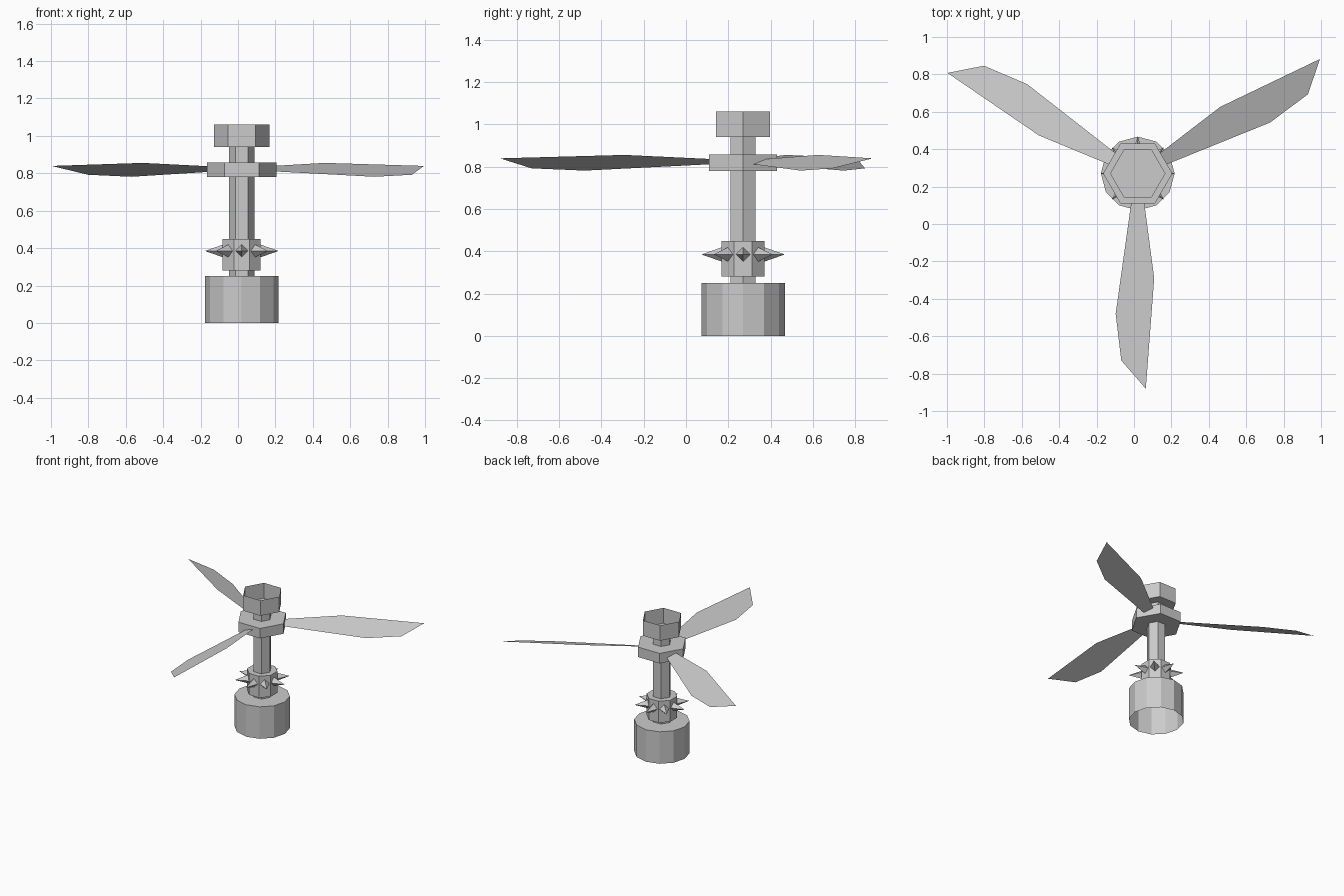
import bpy, bmesh
from math import cos, sin, pi, radians
from mathutils import Vector, Matrix

cube = bpy.data.objects.get("Cube")
if cube:
    bpy.data.objects.remove(cube, do_unlink=True)

AXIS = Vector((0.02, 0.27, 0))  # the column stands behind the centre

grey = bpy.data.materials.new("plain grey")
grey.use_nodes = True
colour = (0.6, 0.6, 0.6, 1)
grey.diffuse_color = colour
grey.node_tree.nodes["Principled BSDF"].inputs["Base Color"].default_value = colour


def add_object(name, bm):
    mesh = bpy.data.meshes.new(name)
    bm.to_mesh(mesh)
    bm.free()
    mesh.materials.append(grey)
    obj = bpy.data.objects.new(name, mesh)
    obj.location = AXIS
    bpy.context.collection.objects.link(obj)
    return obj


def prism(name, sides, radius, z0, z1, top=True, bottom=True, turn=0.0):
    """Upright prism on the axis, with optional end faces."""
    bm = bmesh.new()
    angles = [2 * pi * i / sides + turn for i in range(sides)]
    low, high = [[bm.verts.new((radius * cos(a), radius * sin(a), z)) for a in angles]
                 for z in (z0, z1)]
    for i in range(sides):
        j = (i + 1) % sides
        bm.faces.new((low[i], low[j], high[j], high[i]))
    if top:
        bm.faces.new(high)
    if bottom:
        bm.faces.new(low[::-1])
    return add_object(name, bm)


# Column: hollow base, shaft, collar, rotor hub and open cup
prism("base", 12, 0.197, 0, 0.25, bottom=False)
prism("shaft", 6, 0.068, 0.25, 0.94, top=False, bottom=False)
prism("collar", 8, 0.11, 0.28, 0.448, turn=pi / 8)
prism("rotor_hub", 6, 0.185, 0.78, 0.858)
prism("top_cup", 6, 0.148, 0.94, 1.06, top=False)

# Spikes: a four-sided point on each collar face
bm = bmesh.new()
for k in range(8):
    spin = Matrix.Rotation(k * pi / 4, 4, "Z")
    place = lambda x, y, z: bm.verts.new(spin @ Vector((x, y, z + 0.385)))
    tip = place(0.197, 0, 0)
    ring = [place(0.1, 0.034 * cos(a), 0.034 * sin(a))
            for a in (0, pi / 2, pi, 3 * pi / 2)]
    for i in range(4):
        bm.faces.new((ring[i], ring[(i + 1) % 4], tip))
add_object("collar_spikes", bm)

# Blades: flat pitched sheets, outline as (across, outward)
outline = [(-0.034, 0.15), (-0.118, 0.75), (-0.088, 1.0),
           (0.043, 1.15), (0.088, 0.56), (0.034, 0.15)]
PITCH = 0.36
for side, degrees in (("front", 0), ("left", 120), ("right", 240)):
    bm = bmesh.new()
    spin = Matrix.Rotation(radians(degrees), 4, "Z")
    bm.faces.new([bm.verts.new(spin @ Vector((x, -d, 0.824 + PITCH * x)))
                  for x, d in outline])
    add_object(side + "_blade", bm)
